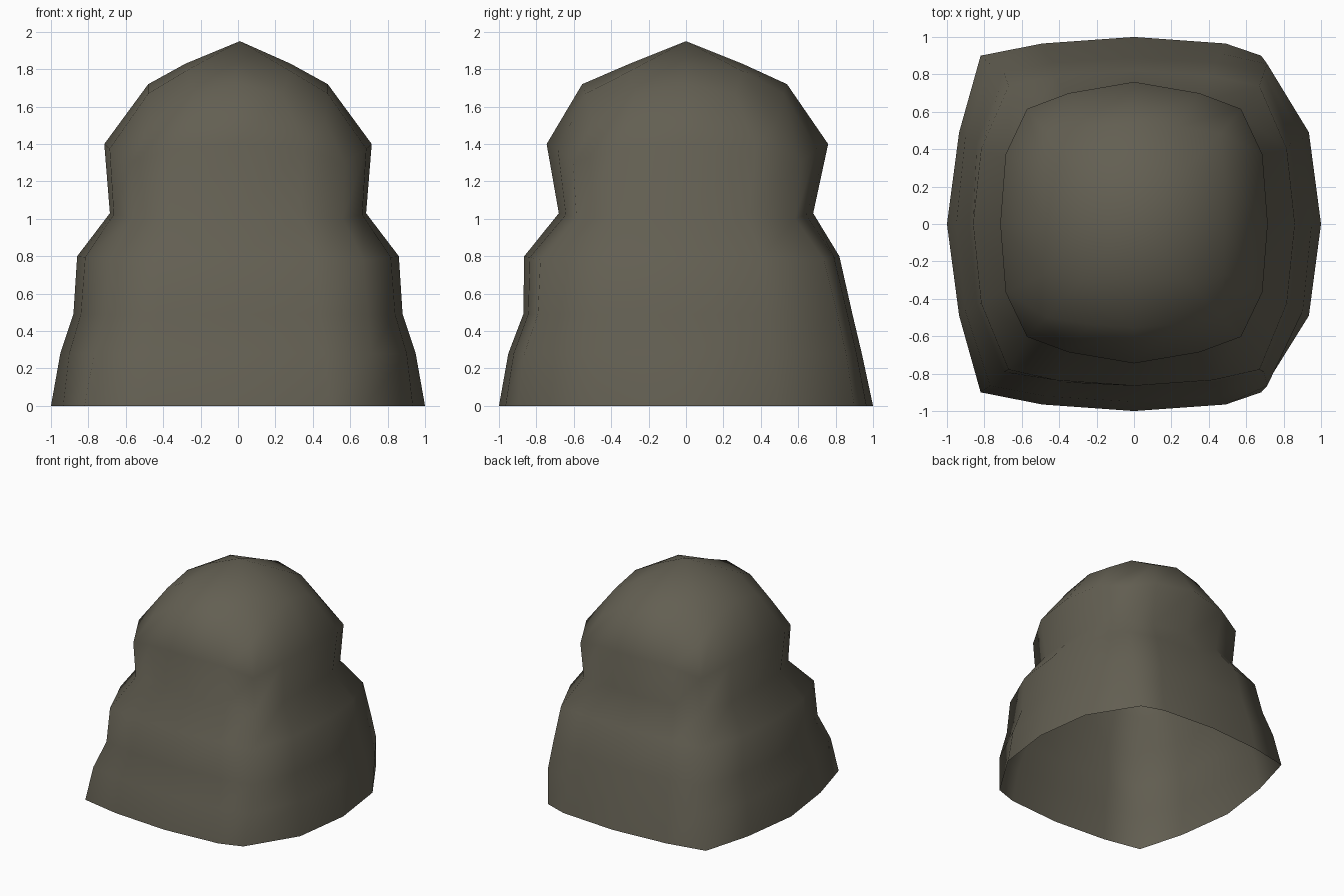
import bpy
import bmesh

old = bpy.data.objects.get("Cube")
if old:
    bpy.data.objects.remove(old, do_unlink=True)

# One matte earthy colour
mat = bpy.data.materials.new("dark_olive_stone")
mat.use_nodes = True
colour = (0.125, 0.115, 0.085, 1)
mat.diffuse_color = colour
bsdf = mat.node_tree.nodes["Principled BSDF"]
bsdf.inputs["Base Color"].default_value = colour
bsdf.inputs["Roughness"].default_value = 0.9

# Rings: half width x, front reach, back reach, height,
# corner x and y fractions, corner drop, left-right corner skew
RINGS = [
    (1.00, 1.00, 1.00, 0.00, 0.75, 0.90, 0.00, 0.07),
    (0.95, 0.95, 0.94, 0.28, 0.78, 0.91, 0.00, 0.03),
    (0.88, 0.87, 0.89, 0.49, 0.79, 0.91, 0.00, 0.00),
    (0.86, 0.865, 0.82, 0.80, 0.78, 0.90, 0.02, 0.00),
    (0.685, 0.68, 0.68, 1.03, 0.82, 0.86, 0.03, 0.00),
    (0.715, 0.745, 0.76, 1.40, 0.80, 0.81, 0.10, 0.00),
    (0.48, 0.555, 0.54, 1.72, 0.97, 0.90, 0.20, 0.00),
]


def ring_points(wx, front, back, z, cx, cy, drop, skew):
    """Sixteen points round a softened square, four to a side."""
    mid = (1 + cy) / 2 + 0.015
    quarter = [(1, 0, 0), ((1 + cx) / 2 + 0.06, 0.49, 0.25),
               (cx, cy, 1), (0.49, mid, 0.25)]
    loop = []
    for sx, sy in ((1, 1), (-1, 1), (-1, -1), (1, -1)):
        part = [(sx * x, sy * y, d) for x, y, d in quarter]
        if sx * sy < 0:
            part = [(0, sy, 0)] + part[:0:-1]
        loop += part
    pts = []
    for x, y, d in loop:
        px = min(1.0, max(-1.0, x - (skew if d == 1 else 0)))
        pts.append((px * wx, y * (back if y > 0 else front), z - drop * d))
    return pts


bm = bmesh.new()
rings = [[bm.verts.new(p) for p in ring_points(*r)] for r in RINGS]

# Walls, left open underneath
for low, high in zip(rings, rings[1:]):
    for i in range(16):
        j = (i + 1) % 16
        bm.faces.new((low[i], low[j], high[j], high[i]))

# Domed cap: a four by four grid bounded by the top ring
top = rings[-1]
inner = []
for x, y in ((1, 0), (1, 1), (0, 1), (-1, 1), (-1, 0), (-1, -1), (0, -1), (1, -1)):
    inner.append(bm.verts.new((x * 0.28, y * 0.3, 1.79 if x * y else 1.83)))
apex = bm.verts.new((0.01, 0, 1.95))
for k in range(4):
    side, corner, nxt = inner[2 * k], inner[2 * k + 1], inner[(2 * k + 2) % 8]
    a, b, c, d, e = [top[(4 * k + n) % 16] for n in range(5)]
    bm.faces.new((side, a, b, corner))
    bm.faces.new((corner, b, c, d))
    bm.faces.new((corner, d, e, nxt))
    bm.faces.new((apex, side, corner, nxt))

bmesh.ops.recalc_face_normals(bm, faces=bm.faces)
for f in bm.faces:
    f.smooth = True

mesh = bpy.data.meshes.new("boulder_shell")
bm.to_mesh(mesh)
bm.free()
mesh.materials.append(mat)
shell = bpy.data.objects.new("boulder_shell", mesh)
bpy.context.scene.collection.objects.link(shell)
